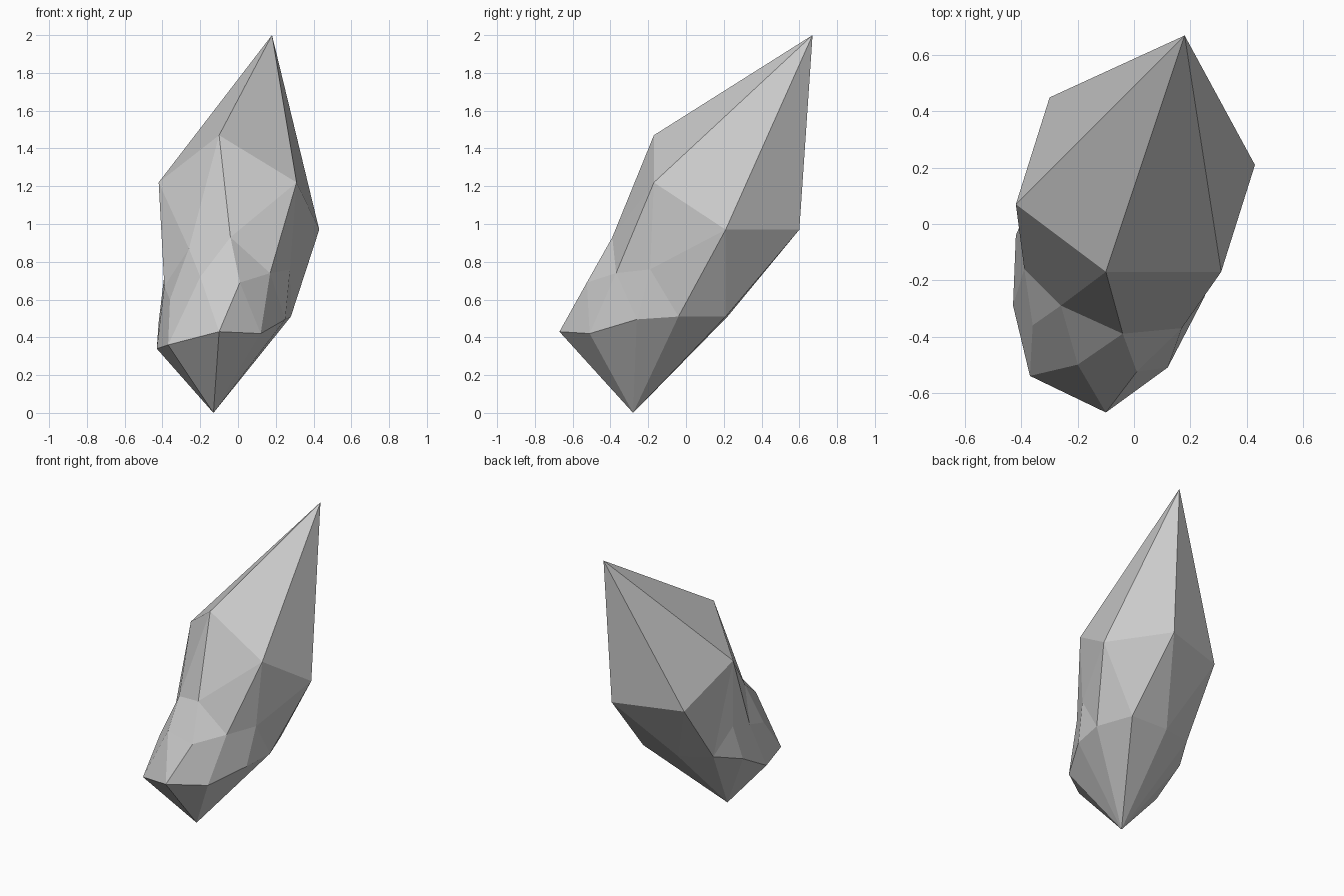
import bpy
import bmesh

default_cube = bpy.data.objects.get("Cube")
if default_cube:
    bpy.data.objects.remove(default_cube, do_unlink=True)


def make_material(name, colour):
    material = bpy.data.materials.new(name)
    material.use_nodes = True
    material.diffuse_color = colour
    material.node_tree.nodes["Principled BSDF"].inputs["Base Color"].default_value = colour
    return material


# Corners of the shard, grouped by where they sit
corners = dict(
    tip=(.18, .67, 2), base=(-.13, -.28, 0),
    # upper ring
    upper_left=(.43, .21, .97), upper_front_left=(.31, -.17, 1.22),
    upper_front=(-.1, -.17, 1.47), upper_right=(-.42, .07, 1.22),
    upper_back_right=(-.3, .45, .97), upper_back=(.165, .6, .97),
    # lower ring
    low_front=(-.1, -.67, .43), low_front_right=(-.37, -.54, .36),
    low_right=(-.43, -.29, .34), low_side=(-.42, -.04, .48),
    low_back_right=(-.32, .15, .54), low_back=(-.09, .22, .51),
    low_back_left=(.19, .21, .51), low_left=(.28, -.04, .51),
    low_flank=(.25, -.26, .495), low_front_left=(.12, -.51, .42),
    # facets in between
    brow=(-.04, -.39, .93), brow_right=(-.26, -.29, .87),
    chest=(.01, -.525, .69), chest_right=(-.2, -.5, .72),
    shoulder=(.17, -.37, .74), flank=(.275, -.19, .76),
    hip=(-.36, -.36, .6), hip_back=(-.39, -.16, .67), notch=(-.39, .03, .73),
)

bm = bmesh.new()
verts = {name: bm.verts.new(point) for name, point in corners.items()}


def fan(centre, path, closed=False):
    """Triangles from one corner to each step along a path of corners."""
    names = path.split()
    if closed:
        names.append(names[0])
    for first, second in zip(names, names[1:]):
        bm.faces.new([verts[centre], verts[first], verts[second]])


# Long point and short root
fan("tip", "upper_left upper_front_left upper_front upper_right "
    "upper_back_right upper_back", closed=True)
fan("base", "low_front low_front_right low_right low_side low_back_right low_back "
    "low_back_left low_left low_flank low_front_left", closed=True)

# Chipped facets around the middle
fan("flank", "upper_front_left shoulder low_flank low_left upper_left", closed=True)
fan("brow_right", "upper_front upper_right hip_back hip chest_right brow", closed=True)
fan("chest", "brow chest_right low_front low_front_left shoulder", closed=True)
fan("notch", "upper_right low_back_right low_side hip_back", closed=True)

# Facets joining the chips to the rings
fan("low_back", "low_back_left upper_back upper_back_right low_back_right")
fan("low_front_right", "low_right hip chest_right low_front")
fan("upper_left", "upper_back low_back_left low_left")
fan("hip_back", "hip low_right low_side")
fan("upper_front_left", "upper_front brow shoulder")
fan("upper_right", "upper_back_right low_back_right")
fan("shoulder", "low_front_left low_flank")

bmesh.ops.recalc_face_normals(bm, faces=bm.faces)
mesh = bpy.data.meshes.new("crystal_shard")
bm.to_mesh(mesh)
bm.free()
mesh.materials.append(make_material("pale_grey_stone", (.6, .6, .6, 1)))
shard = bpy.data.objects.new("crystal_shard", mesh)
bpy.context.collection.objects.link(shard)
